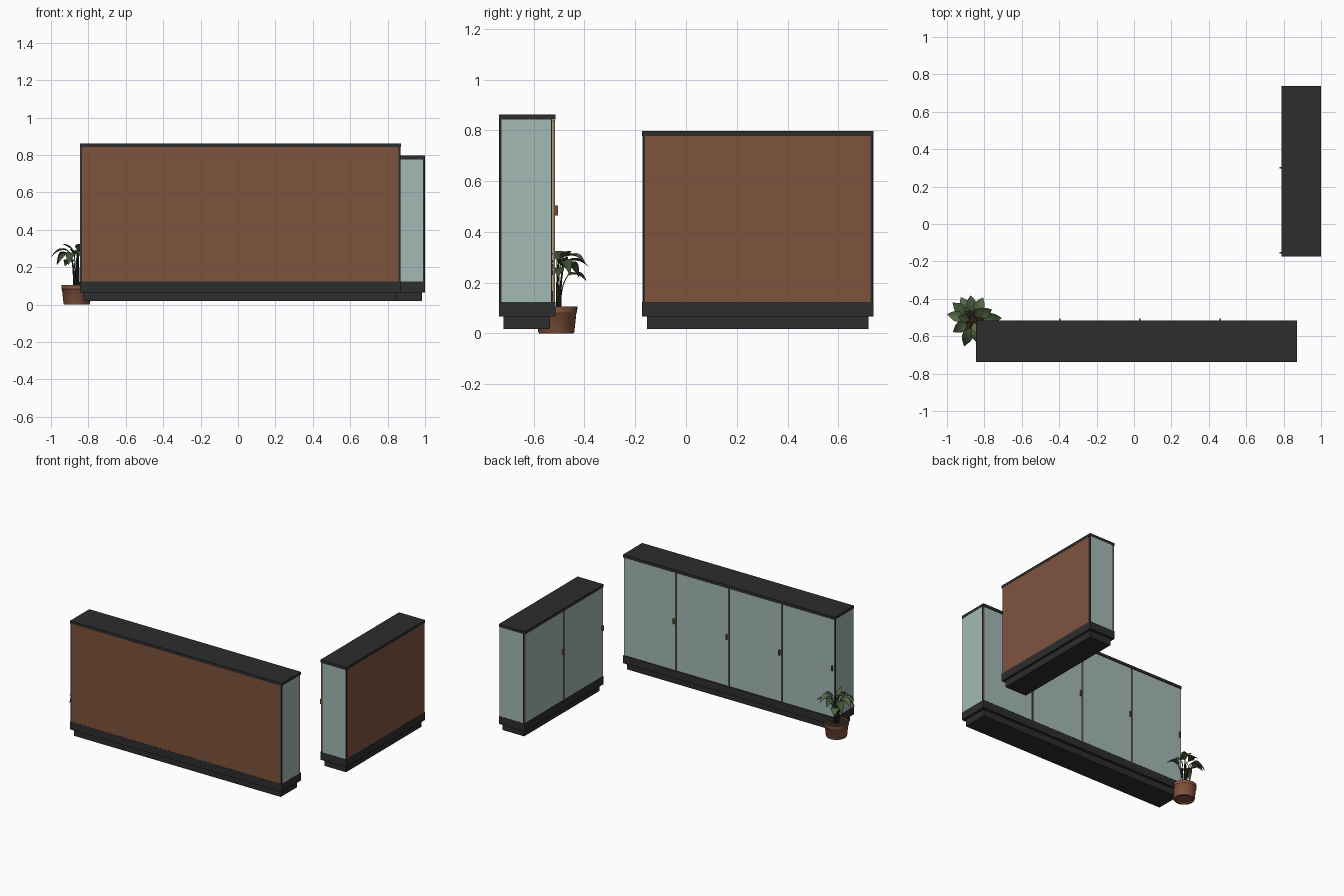
import bpy, bmesh, math
from mathutils import Vector, Matrix

cube = bpy.data.objects.get("Cube")
if cube:
    bpy.data.objects.remove(cube, do_unlink=True)


def material(name, rgb):
    m = bpy.data.materials.new(name)
    m.use_nodes = True
    m.diffuse_color = (*rgb, 1)
    bsdf = m.node_tree.nodes["Principled BSDF"]
    bsdf.inputs["Base Color"].default_value = (*rgb, 1)
    bsdf.inputs["Roughness"].default_value = 0.7
    return m


CHARCOAL = material("charcoal", (0.026, 0.026, 0.026))
MINT = material("pale mint", (0.37, 0.49, 0.46))
BROWN = material("brown panel", (0.21, 0.087, 0.048))
WOOD = material("wood edge", (0.30, 0.18, 0.08))
HANDLE = material("bronze handle", (0.17, 0.085, 0.035))
POT = material("terracotta", (0.23, 0.09, 0.048))
SOIL = material("soil", (0.03, 0.018, 0.012))
LEAF = material("leaf green", (0.05, 0.085, 0.035))
OLIVE = material("olive leaf", (0.095, 0.135, 0.06))
STEM = material("stem green", (0.03, 0.045, 0.02))


def add_object(name, bm, mats, smooth=False):
    mesh = bpy.data.meshes.new(name)
    bm.to_mesh(mesh)
    bm.free()
    for m in mats:
        mesh.materials.append(m)
    ob = bpy.data.objects.new(name, mesh)
    bpy.context.collection.objects.link(ob)
    if smooth:
        bpy.ops.object.select_all(action='DESELECT')
        ob.select_set(True)
        bpy.context.view_layer.objects.active = ob
        bpy.ops.object.shade_smooth_by_angle(angle=math.radians(40))
    return ob


def box(name, lo, hi, mats, place, rule=None):
    """Box between two local corners; rule picks a material slot per face."""
    lo, hi = Vector(lo), Vector(hi)
    bm = bmesh.new()
    bmesh.ops.create_cube(bm, size=1)
    for v in bm.verts:
        v.co = (lo + hi) / 2 + Vector(a * b for a, b in zip(v.co, hi - lo))
    bm.normal_update()
    if rule:
        for f in bm.faces:
            f.material_index = rule(f)
    bm.transform(place)
    return add_object(name, bm, mats)


def cabinet(name, length, depth, top, doors, place):
    """Storage unit along local x, with its doors on local +y."""
    l, d = length / 2, depth / 2
    low, high, skin = 0.123, top - 0.02, 0.003

    # plinth, base, carcass and top
    box(name + "_plinth", (-l + .02, -d + .017, .018), (l - .02, d - .02, .066), [CHARCOAL], place)
    box(name + "_base", (-l, -d, .066), (l, d, low), [CHARCOAL], place)
    box(name + "_carcass", (-l + skin, -d + skin, low), (l - skin, d - .013, high), [CHARCOAL], place)
    box(name + "_top", (-l, -d, high), (l, d, top), [CHARCOAL], place)

    # back panel and two end panels
    box(name + "_back_panel", (-l + .012, -d + .001, low), (l - .012, -d + .006, high), [BROWN], place)
    for side, label in ((-1, "right"), (1, "left")):
        xs = sorted((side * (l - .001), side * (l - .006)))
        box(f"{name}_{label}_end_panel", (xs[0], -d + .01, low), (xs[1], d - .017, high), [MINT], place)

    # doors with wooden edges, each with a pull
    w = length / doors
    for i in range(doors):
        x = -l + i * w
        box(f"{name}_door_{i + 1}", (x + .005, d - .012, low + .002), (x + w - .005, d - .002, high - .002),
            [MINT, WOOD], place, lambda f: int(abs(f.normal.x) > .9))
        box(f"{name}_handle_{i + 1}", (x + .014, d - .003, .465), (x + .022, d + .01, .503), [HANDLE], place)


cabinet("long_cabinet", 1.716, 0.222, 0.862, 4, Matrix.Translation((0.013, -0.626, 0)))
cabinet("short_cabinet", 0.912, 0.212, 0.797, 2,
        Matrix.Translation((0.894, 0.283, 0)) @ Matrix.Rotation(math.pi / 2, 4, 'Z'))

# potted plant
CENTRE = Vector((-0.862, -0.511, 0))


def lathe(name, profile, mat, steps=32):
    bm = bmesh.new()
    verts = [bm.verts.new((r, 0, z)) for r, z in profile]
    edges = [bm.edges.new(pair) for pair in zip(verts, verts[1:])]
    bmesh.ops.spin(bm, geom=verts + edges, axis=(0, 0, 1), cent=(0, 0, 0),
                   angle=math.tau, steps=steps, use_duplicate=False)
    bmesh.ops.remove_doubles(bm, verts=bm.verts, dist=1e-5)
    bmesh.ops.recalc_face_normals(bm, faces=bm.faces)
    bm.transform(Matrix.Translation(CENTRE))
    return add_object(name, bm, [mat], True)


lathe("pot", [(0, .008), (.052, .008), (.056, 0), (.068, 0), (.071, .006), (.079, .08),
              (.082, .083), (.083, .105), (.076, .105), (.074, .085), (0, .085)], POT)
lathe("soil", [(0, .094), (.075, .094)], SOIL)


def leaf(index, angle, reach, height, length, droop, width=.058):
    out = Vector((math.cos(angle), math.sin(angle), 0))
    side = Vector((-out.y, out.x, 0))
    tip = CENTRE + out * reach + Vector((0, 0, height))

    # stem
    curve = bpy.data.curves.new("stem", 'CURVE')
    curve.dimensions = '3D'
    curve.bevel_depth = 0.0022
    curve.bevel_resolution = 1
    curve.resolution_u = 6
    curve.materials.append(STEM)
    sp = curve.splines.new('BEZIER')
    sp.bezier_points.add(1)
    start = CENTRE + out * 0.018 + Vector((0, 0, .09))
    rise = Vector((0, 0, (height - .09) * .5))
    slope = out * .02 + Vector((0, 0, .02))
    for p, co, h in zip(sp.bezier_points, (start, tip), (rise, slope)):
        p.co, p.handle_left, p.handle_right = co, co - h, co + h
    ob = bpy.data.objects.new(f"stem_{index}", curve)
    bpy.context.collection.objects.link(ob)

    # arched blade, folded along its midrib
    bm = bmesh.new()
    rows, n = [], 9
    for i in range(n + 1):
        t = i / n
        mid = tip + out * length * t + Vector((0, 0, .045 * t - (droop + .045) * t * t))
        half = width / 2 * max(math.sin(math.pi * (.03 + .97 * t ** .85)), .02)
        rows.append([bm.verts.new(mid + side * half * s + Vector((0, 0, .35 * half * abs(s))))
                     for s in (-1, -.5, 0, .5, 1)])
    for a, b in zip(rows, rows[1:]):
        for j in range(4):
            bm.faces.new((a[j], b[j], b[j + 1], a[j + 1]))
    add_object(f"leaf_{index}", bm, [OLIVE if index % 3 == 0 else LEAF], True)


# outer leaves: heading in degrees, stem reach, stem height, blade length, droop
LEAVES = [(168, .045, .285, .095, .03), (140, .05, .27, .09, .05), (95, .04, .28, .09, .02),
          (65, .04, .30, .09, .03), (28, .04, .28, .075, .05), (3, .055, .25, .10, .03),
          (283, .04, .28, .09, .04), (252, .05, .27, .10, .06), (212, .04, .26, .085, .05),
          (118, .05, .225, .085, .02)]
for i, (deg, *shape) in enumerate(LEAVES):
    leaf(i, math.radians(deg), *shape)
# inner upright leaves
for k in range(3):
    leaf(len(LEAVES) + k, math.radians(50 + 120 * k), .02, .29, .06, -.035, .05)
